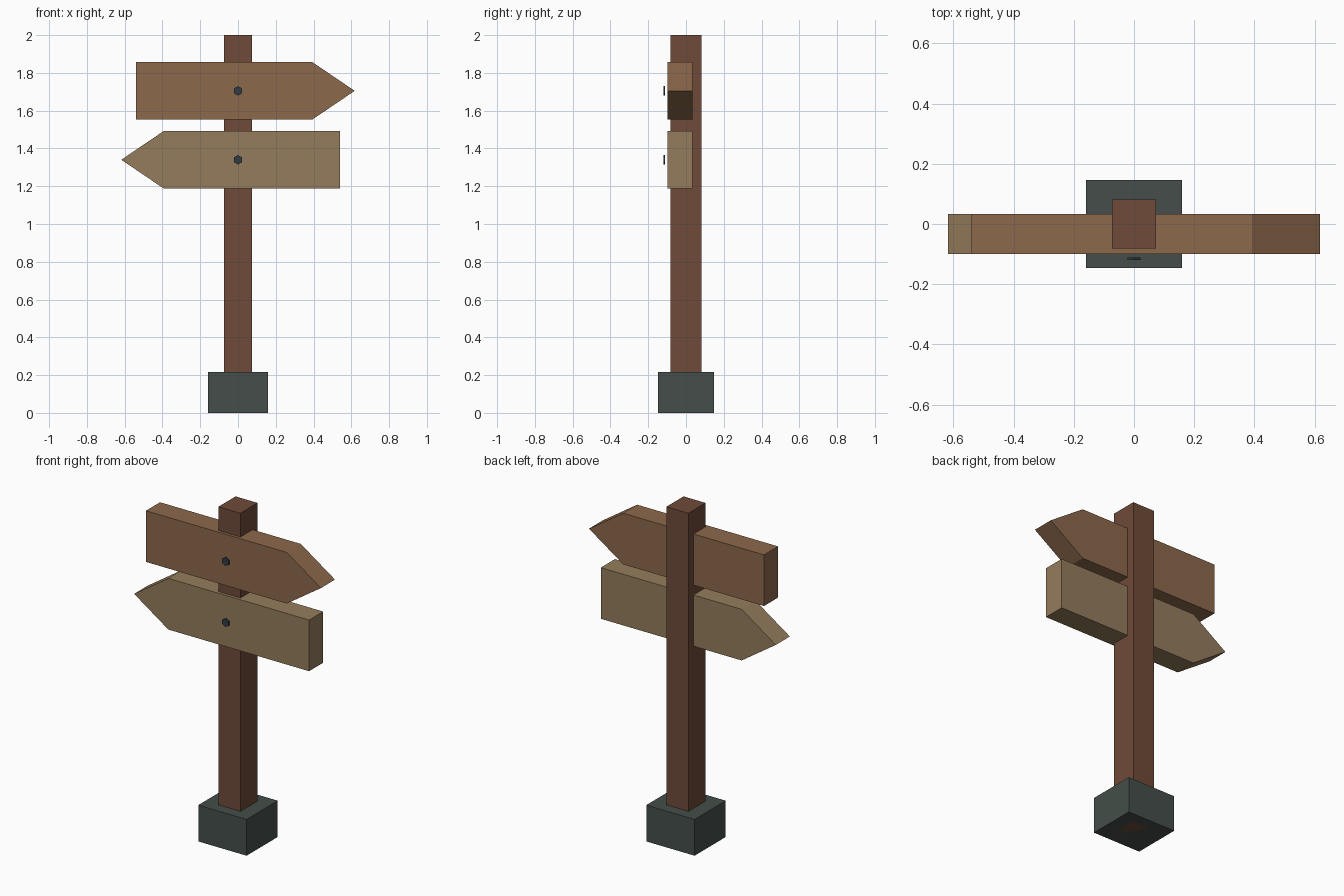
import bpy, bmesh
from math import sin, cos, pi

if "Cube" in bpy.data.objects:
    bpy.data.objects.remove(bpy.data.objects["Cube"])


def material(name, rgb):
    m = bpy.data.materials.new(name)
    m.diffuse_color = (*rgb, 1)
    m.use_nodes = True
    m.node_tree.nodes["Principled BSDF"].inputs["Base Color"].default_value = m.diffuse_color
    return m


def prism(name, profile, y0, y1, mat):
    """Extrude an (x, z) outline from y0 to y1."""
    bm = bmesh.new()
    face = bm.faces.new([bm.verts.new((x, y0, z)) for x, z in profile])
    ext = bmesh.ops.extrude_face_region(bm, geom=[face])
    verts = [g for g in ext["geom"] if isinstance(g, bmesh.types.BMVert)]
    bmesh.ops.translate(bm, vec=(0, y1 - y0, 0), verts=verts)
    bmesh.ops.recalc_face_normals(bm, faces=bm.faces)
    mesh = bpy.data.meshes.new(name)
    bm.to_mesh(mesh)
    bm.free()
    mesh.materials.append(mat)
    obj = bpy.data.objects.new(name, mesh)
    bpy.context.collection.objects.link(obj)
    return obj


def rect(w, z0, z1):
    return [(-w, z0), (w, z0), (w, z1), (-w, z1)]


dark_wood = material("dark_wood", (0.156, 0.069, 0.040))
brown_wood = material("brown_wood", (0.262, 0.138, 0.070))
tan_wood = material("tan_wood", (0.296, 0.202, 0.107))
stone = material("stone", (0.058, 0.076, 0.067))
iron = material("iron", (0.032, 0.045, 0.058))

# Footing and post
prism("base_block", rect(0.16, 0, 0.217), -0.147, 0.147, stone)
prism("post", rect(0.073, 0, 2), -0.081, 0.081, dark_wood)

# Arrow boards pointing opposite ways, each with a hexagonal bolt head
for label, zc, side, mat in (("upper", 1.705, 1, brown_wood),
                             ("lower", 1.34, -1, tan_wood)):
    h = 0.153
    outline = [(-0.54, -h), (0.392, -h), (0.618, 0), (0.392, h), (-0.54, h)]
    prism(label + "_arrow_board", [(side * x, zc + z) for x, z in outline],
          -0.099, 0.034, mat)
    hexagon = [(0.025 * sin(i * pi / 3), zc + 0.025 * cos(i * pi / 3)) for i in range(6)]
    prism(label + "_bolt", hexagon, -0.120, -0.112, iron)
